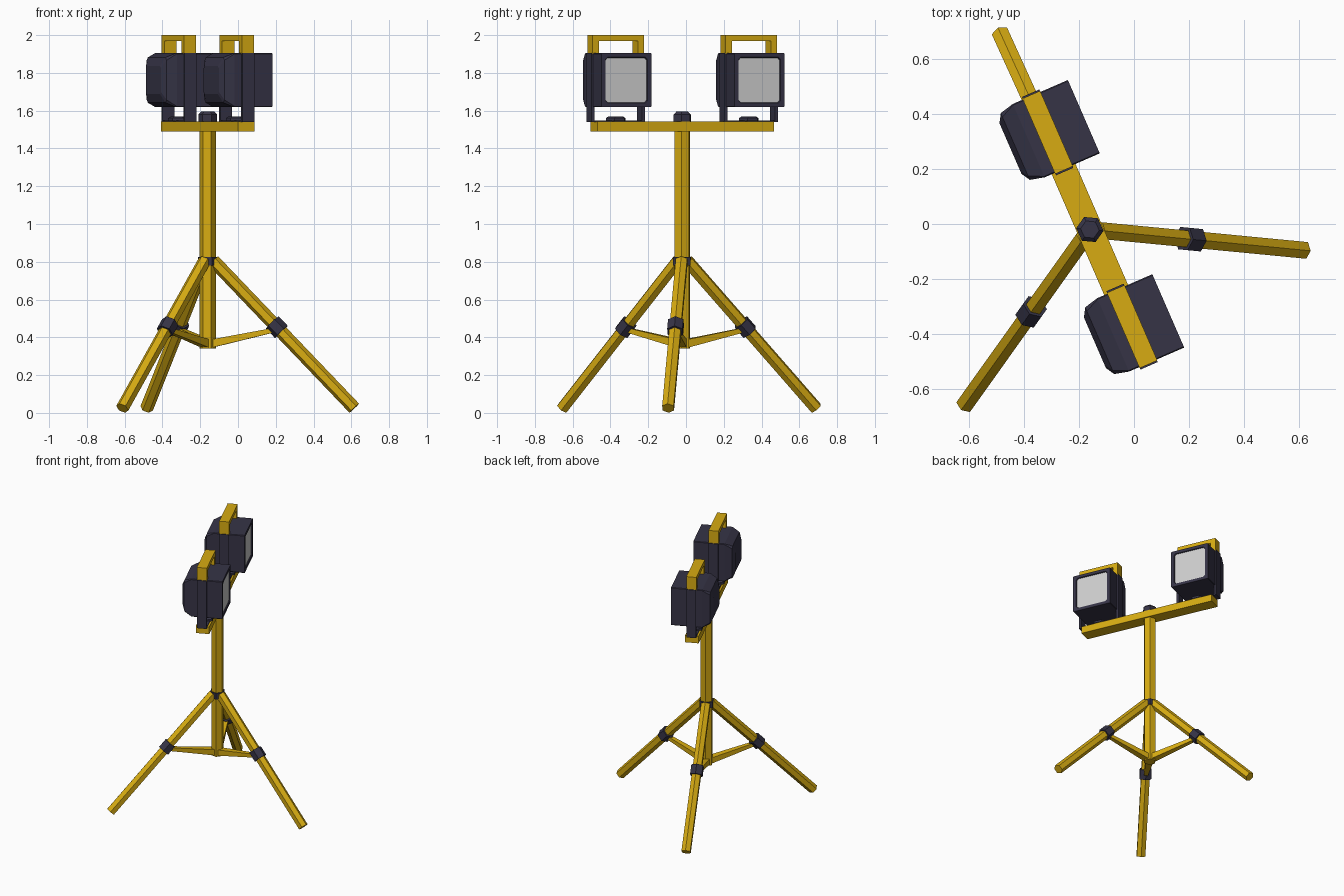
import bpy, bmesh, math
from mathutils import Vector, Matrix

if "Cube" in bpy.data.objects:
    bpy.data.objects.remove(bpy.data.objects["Cube"])


def material(name, rgb):
    m = bpy.data.materials.new(name)
    m.diffuse_color = (*rgb, 1)
    m.use_nodes = True
    m.node_tree.nodes["Principled BSDF"].inputs["Base Color"].default_value = m.diffuse_color
    return m


YELLOW = material("yellow paint", (0.68, 0.41, 0.006))
DARK = material("dark casing", (0.037, 0.034, 0.062))
GLASS = material("pale glass", (0.62, 0.62, 0.62))

PX, PY = -0.16, -0.02                     # pole axis
A0 = math.radians(-5.5)                   # direction of the first leg
# bar frame: local x = lamp facing direction, local y = along the bar
BAR = Matrix.Translation((PX, PY, 0)) @ Matrix.Rotation(math.radians(23.5), 4, 'Z')


def loft(name, rings, mats, matrix=Matrix()):
    """Closed solid through a list of equal-sized point rings."""
    bm = bmesh.new()
    vs = [[bm.verts.new(matrix @ Vector(p)) for p in r] for r in rings]
    n = len(rings[0])
    for a, b in zip(vs, vs[1:]):
        for i in range(n):
            bm.faces.new((a[i], a[(i + 1) % n], b[(i + 1) % n], b[i]))
    bm.faces.new(vs[0][::-1])
    last = bm.faces.new(vs[-1])
    if len(mats) > 1:
        last.material_index = 1
    bmesh.ops.recalc_face_normals(bm, faces=bm.faces)
    me = bpy.data.meshes.new(name)
    bm.to_mesh(me)
    bm.free()
    for m in mats:
        me.materials.append(m)
    ob = bpy.data.objects.new(name, me)
    bpy.context.collection.objects.link(ob)
    return ob


def prism(name, stations, up, mat, n=6):
    """n-sided tube through (point, radius) stations, one corner pointing along up."""
    axis = (Vector(stations[-1][0]) - Vector(stations[0][0])).normalized()
    u = Vector(up)
    u = (u - axis * u.dot(axis)).normalized()
    s = axis.cross(u)
    rings = [[Vector(p) + r * (u * math.cos(t) + s * math.sin(t))
              for t in (2 * math.pi * i / n for i in range(n))] for p, r in stations]
    return loft(name, rings, [mat])


def box(name, lo, hi, mat, matrix=BAR):
    rings = [[(lo[0], lo[1], z), (hi[0], lo[1], z), (hi[0], hi[1], z), (lo[0], hi[1], z)]
             for z in (lo[2], hi[2])]
    return loft(name, rings, [mat], matrix)


def cut_rect(x, hy, hz, c, zc=1.762):
    """Rectangle with cut corners, standing across local x."""
    pts = []
    for sy, sz in ((1, 1), (-1, 1), (-1, -1), (1, -1)):
        pair = [(x, sy * hy, zc + sz * (hz - c)), (x, sy * (hy - c), zc + sz * hz)]
        pts += pair if sy * sz > 0 else pair[::-1]
    return pts


# centre pole, collar and top knob
up0 = (math.cos(A0), math.sin(A0), 0)
prism("pole", [((PX, PY, 0.34), 0.044), ((PX, PY, 1.50), 0.044)], up0, YELLOW)
prism("leg_collar", [((PX, PY, 0.78), 0.053), ((PX, PY, 0.825), 0.053)], up0, DARK)
prism("top_knob", [((PX, PY, 1.54), 0.05), ((PX, PY, 1.58), 0.05),
                   ((PX, PY, 1.595), 0.034)], up0, DARK)

# three legs, each with a sleeve and a tapered brace
for k in range(3):
    R = Matrix.Translation((PX, PY, 0)) @ Matrix.Rotation(A0 + k * 2 * math.pi / 3, 4, 'Z')
    top, foot = R @ Vector((0.03, 0, 0.805)), R @ Vector((0.779, 0, 0.025))
    prism(f"leg_{k + 1}", [(top, 0.035), (foot, 0.035)], (0, 0, 1), YELLOW)
    mid, half = top.lerp(foot, 0.45), (foot - top).normalized() * 0.035
    prism(f"leg_sleeve_{k + 1}", [(mid - half, 0.047), (mid + half, 0.047)], (0, 0, 1), DARK)
    rings = [[(x, -w, z0), (x, w, z0), (x, w, z1), (x, -w, z1)]
             for x, w, z0, z1 in ((0.0, 0.027, 0.34, 0.385), (0.35, 0.014, 0.425, 0.45))]
    loft(f"brace_{k + 1}", rings, [YELLOW], R)

# crossbar
box("crossbar", (-0.047, -0.51, 1.49), (0.047, 0.51, 1.543), YELLOW)

# two flood lamps
for side, s in (("left", 0.384), ("right", -0.384)):
    M = BAR @ Matrix.Translation((0, s, 0))
    # casing: tapered back, square body, rim, recessed glass
    loft(f"lamp_casing_{side}", [
        cut_rect(-0.147, 0.10, 0.075, 0.012), cut_rect(-0.128, 0.132, 0.12, 0.015),
        cut_rect(-0.075, 0.145, 0.143, 0.004), cut_rect(0.143, 0.145, 0.143, 0.004),
        cut_rect(0.143, 0.121, 0.121, 0.012), cut_rect(0.136, 0.118, 0.118, 0.012),
    ], [DARK, GLASS], M)
    # yoke bracket and carry handle
    for e, t in (("a", -1), ("b", 1)):
        y0, y1 = sorted((t * 0.138, t * 0.155))
        box(f"yoke_arm_{side}_{e}", (-0.034, y0, 1.543), (0.034, y1, 1.905), DARK, M)
        y0, y1 = sorted((t * 0.113, t * 0.149))
        box(f"handle_post_{side}_{e}", (-0.035, y0, 1.90), (0.035, y1, 1.97), YELLOW, M)
    box(f"handle_grip_{side}", (-0.035, -0.149, 1.968), (0.035, 0.149, 2.0), YELLOW, M)
    box(f"yoke_base_{side}", (-0.034, -0.155, 1.541), (0.034, 0.155, 1.549), DARK, M)
    c = M @ Vector((0, 0, 0))
    prism(f"yoke_bolt_{side}", [((c.x, c.y, 1.545), 0.057), ((c.x, c.y, 1.56), 0.057),
                                ((c.x, c.y, 1.568), 0.045)], up0, DARK)
